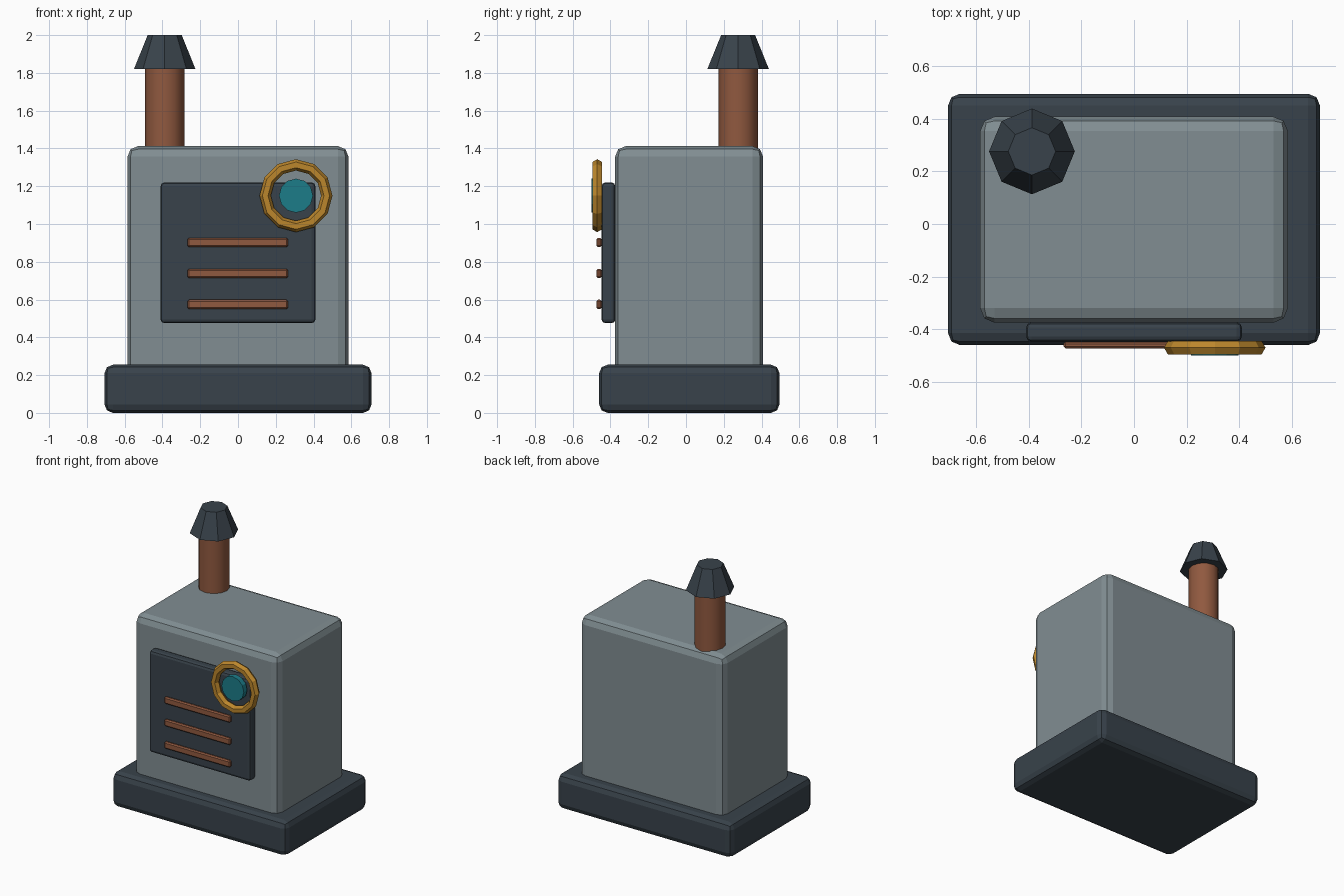
import bpy
import math

if "Cube" in bpy.data.objects:
    bpy.data.objects.remove(bpy.data.objects["Cube"])


def material(name, rgb):
    m = bpy.data.materials.new(name)
    m.diffuse_color = (*rgb, 1)
    m.use_nodes = True
    m.node_tree.nodes["Principled BSDF"].inputs["Base Color"].default_value = m.diffuse_color
    return m


STEEL = material("steel", (0.22, 0.27, 0.29))
DARK = material("dark_iron", (0.04, 0.055, 0.07))
COPPER = material("copper", (0.28, 0.10, 0.05))
BRASS = material("brass", (0.50, 0.24, 0.025))
TEAL = material("teal_glass", (0.012, 0.20, 0.25))


def finish(name, mat):
    ob = bpy.context.object
    ob.name = name
    ob.data.materials.append(mat)
    return ob


def box(name, x, y, z, bevel, segments, mat):
    """Bevelled box from (min, max) ranges on each axis."""
    bpy.ops.mesh.primitive_cube_add(size=1, location=[(a + b) / 2 for a, b in (x, y, z)])
    ob = finish(name, mat)
    ob.scale = [b - a for a, b in (x, y, z)]
    bpy.ops.object.transform_apply(location=False, rotation=False, scale=True)
    mod = ob.modifiers.new("bevel", "BEVEL")
    mod.width, mod.segments = bevel, segments
    return ob


# Plinth and main body
box("base", (-0.707, 0.707), (-0.46, 0.495), (0, 0.255), 0.045, 2, DARK)
box("body", (-0.585, 0.585), (-0.375, 0.408), (0.19, 1.412), 0.055, 2, STEEL)

# Front panel with three vent slats
box("front_panel", (-0.41, 0.41), (-0.447, -0.374), (0.475, 1.22), 0.02, 2, DARK)
for i in range(3):
    z = 0.574 + i * 0.164
    box(f"vent_slat_{i + 1}", (-0.268, 0.265), (-0.473, -0.448),
        (z - 0.025, z + 0.025), 0.008, 1, COPPER)

# Round gauge: faceted ring and glass disc
bpy.ops.mesh.primitive_torus_add(major_segments=12, minor_segments=6, major_radius=0.163,
                                 minor_radius=0.03, location=(0.307, -0.47, 1.15),
                                 rotation=(math.pi / 2, 0, 0))
finish("gauge_ring", BRASS)
bpy.ops.mesh.primitive_cylinder_add(vertices=12, radius=0.09, depth=0.04,
                                    location=(0.307, -0.48, 1.15),
                                    rotation=(math.pi / 2, 0, 0))
finish("gauge_glass", TEAL)

# Chimney pipe and tapered eight-sided cap
bpy.ops.mesh.primitive_cylinder_add(vertices=12, radius=0.104, depth=0.48,
                                    location=(-0.388, 0.276, 1.60))
finish("chimney_pipe", COPPER)
bpy.ops.object.shade_smooth_by_angle(angle=math.radians(40))
bpy.ops.mesh.primitive_cone_add(vertices=8, radius1=0.163, radius2=0.09, depth=0.18,
                                location=(-0.388, 0.276, 1.91))
finish("chimney_cap", DARK)
